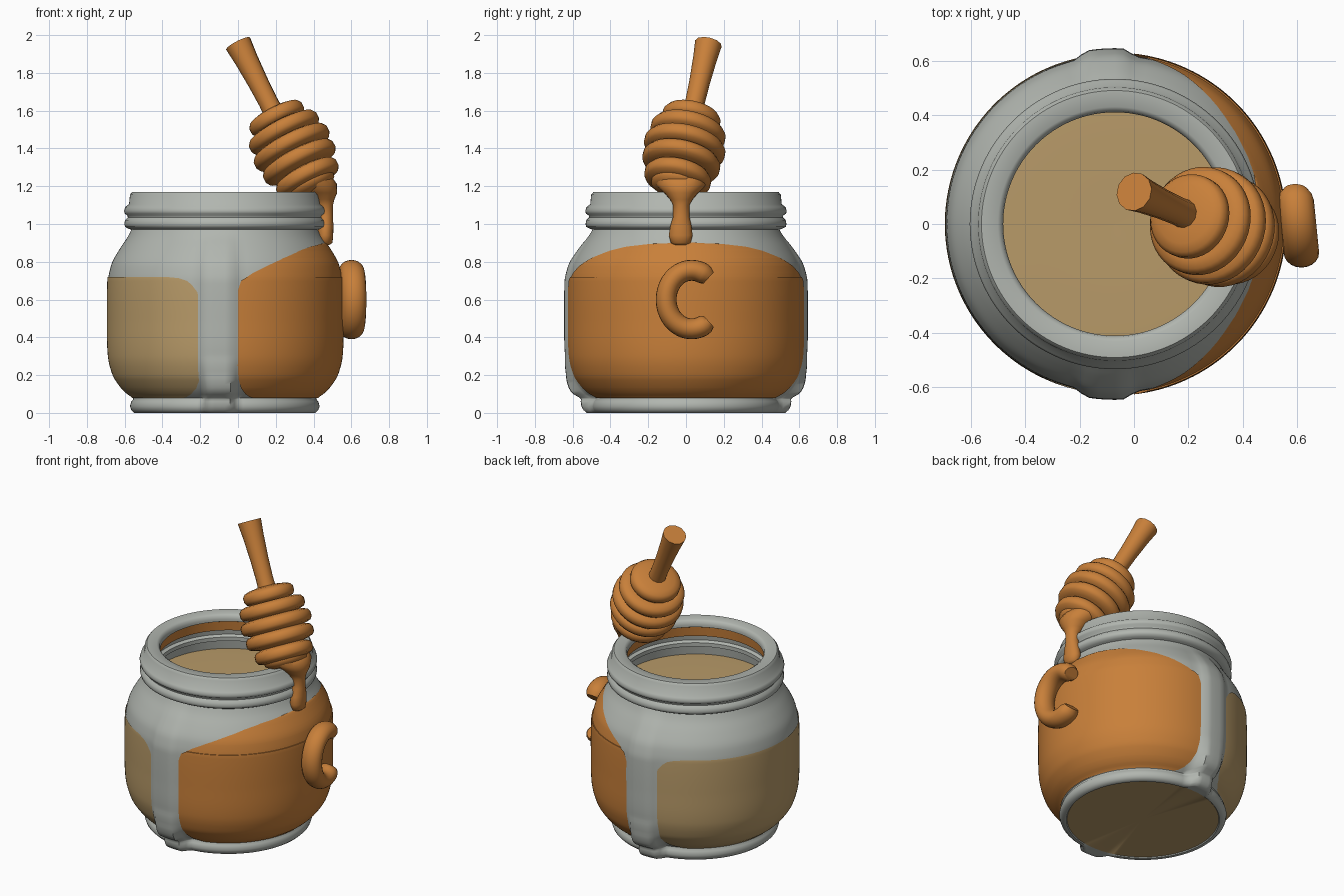
import bpy, bmesh, math
from mathutils import Vector, Matrix

if "Cube" in bpy.data.objects:
    bpy.data.objects.remove(bpy.data.objects["Cube"])

CX = -0.07  # jar axis
SEG = 128


def material(name, rgb):
    m = bpy.data.materials.new(name)
    m.diffuse_color = (*rgb, 1)
    m.use_nodes = True
    m.node_tree.nodes["Principled BSDF"].inputs["Base Color"].default_value = m.diffuse_color
    return m


GLASS = material("grey_glass", (0.44, 0.465, 0.43))
AMBER = material("amber_honey", (0.58, 0.215, 0.042))
TAN = material("pale_honey", (0.48, 0.325, 0.14))


def loft(name, rings, mats, wrap=True, caps=False, rule=None, angle=40):
    """Skin a list of point rings; rule(row) picks the material slot."""
    bm = bmesh.new()
    rows = [[bm.verts.new(p) for p in ring] for ring in rings]
    n = len(rows[0])
    for i in range(len(rows) - 1):
        for j in range(n if wrap else n - 1):
            k = (j + 1) % n
            f = bm.faces.new((rows[i][j], rows[i][k], rows[i + 1][k], rows[i + 1][j]))
            f.material_index = rule(i) if rule else 0
    if caps:
        bm.faces.new(rows[0][::-1])
        bm.faces.new(rows[-1])
        bmesh.ops.recalc_face_normals(bm, faces=bm.faces)
    me = bpy.data.meshes.new(name)
    bm.to_mesh(me)
    bm.free()
    ob = bpy.data.objects.new(name, me)
    bpy.context.collection.objects.link(ob)
    for m in mats:
        me.materials.append(m)
    bpy.ops.object.select_all(action='DESELECT')
    ob.select_set(True)
    bpy.context.view_layer.objects.active = ob
    bpy.ops.object.shade_smooth_by_angle(angle=math.radians(angle))
    return ob


def circle(r, z, n, ry=None):
    ry = ry or r
    return [Vector((r * math.cos(a), ry * math.sin(a), z))
            for a in (2 * math.pi * j / n for j in range(n))]


def interp(pts, z, smooth=True):
    """Cubic or linear interpolation of (z, value) points."""
    if z <= pts[0][0]:
        return pts[0][1]
    if z >= pts[-1][0]:
        return pts[-1][1]
    i = max(k for k in range(len(pts) - 1) if pts[k][0] <= z)
    (z0, a), (z1, b) = pts[i], pts[i + 1]
    h = z1 - z0
    t = (z - z0) / h
    if not smooth:
        return a + (b - a) * t

    def slope(k):
        p, q = pts[max(k - 1, 0)], pts[min(k + 1, len(pts) - 1)]
        return (q[1] - p[1]) / (q[0] - p[0])
    return ((2*t**3 - 3*t*t + 1) * a + (t**3 - 2*t*t + t) * h * slope(i)
            + (3*t*t - 2*t**3) * b + (t**3 - t*t) * h * slope(i + 1))


# Jar body: radius by height, plus a raised pillar at front and back
BODY = [(0.08, .485), (0.11, .525), (0.15, .56), (0.2, .59), (0.3, .615), (0.5, .62),
        (0.7, .618), (0.75, .61), (0.8, .595), (0.87, .555), (0.93, .515), (0.97, .495)]
PILLAR = [(0, .045), (0.05, .055), (0.09, .085), (0.12, .08), (0.2, .045), (0.3, .025),
          (0.7, .025), (0.8, .02), (0.9, .01), (0.96, 0)]


def pillar(theta, z):
    off = min(abs(abs(math.degrees(theta)) - 93.2), 90)
    t = min(max((11 - off) / 5.5, 0), 1)
    return t * t * (3 - 2 * t) * interp(PILLAR, z, False)


outer = [(.001, .006), (.455, .006), (.46, 0), (.48, 0), (.495, .015), (.502, .035),
         (.495, .06), (.485, .072)]
outer += [(interp(BODY, 0.08 + 0.89 * k / 50), 0.08 + 0.89 * k / 50) for k in range(51)]
outer += [(.51, .975), (.528, .985), (.532, 1.0), (.528, 1.02), (.513, 1.035), (.515, 1.045),
          (.53, 1.055), (.533, 1.07), (.527, 1.09), (.507, 1.105), (.502, 1.155), (.49, 1.17)]
inner = [(.43, 1.17), (.415, 1.16), (.41, 1.14), (.41, 1.125), (.42, 1.12), (.425, 1.06),
         (.45, 1.055), (.455, 1.02), (.435, 1.01), (.435, .985), (.46, .975), (.47, .9), (.001, .89)]
rings = []
for k, (r, z) in enumerate(outer + inner):
    ring = []
    for j in range(SEG):
        a = -math.pi + 2 * math.pi * j / SEG
        rr = r + (pillar(a, z) if 2 <= k < len(outer) else 0)
        ring.append(Vector((CX + rr * math.cos(a), rr * math.sin(a), z)))
    rings.append(ring)
band = len(outer) + 3  # honey smear just under the lip
loft("jar_glass", rings, [GLASS, TAN, AMBER],
     rule=lambda i: 1 if i == 0 else 2 if band <= i <= band + 1 else 0, angle=50)

# Pale honey surface inside the jar
loft("honey_surface", [[p + Vector((CX, 0, 0)) for p in circle(r, z, 64)]
                       for r, z in ((.468, .92), (.3, .925), (.001, .92))], [TAN])


# Curved panels on the jar: half angle by height around a middle direction
def panel(name, mat, mid, widths, lift):
    z0, z1 = widths[0][0], widths[-1][0]
    zs = sorted({z0 + (z1 - z0) * k / 60 for k in range(61)} | {w[0] for w in widths}
                | {.7199, .7201} if z1 > .73 else
                {z0 + (z1 - z0) * k / 60 for k in range(61)} | {w[0] for w in widths})
    grid = []
    for z in zs:
        w = math.radians(interp(widths, z, False))
        row = []
        for j in range(81):
            a = mid + w * (j / 40 - 1)
            r = interp(BODY, z) + lift(z)
            row.append(Vector((CX + r * math.cos(a), r * math.sin(a), z)))
        grid.append(row)
    loft(name, grid, [mat], wrap=False, angle=30)


panel("amber_panel", AMBER, 0,
      [(.078, 72), (.085, 75), (.1, 78), (.13, 81), (.18, 83), (.25, 83.6), (.65, 83.6),
       (.70, 82), (.74, 76), (.78, 68), (.82, 58), (.86, 45), (.88, 35), (.895, 20), (.902, 3)],
      lambda z: .009 if z < .72 else .004)
panel("pale_panel", TAN, math.pi,
      [(.078, 63), (.085, 66), (.1, 70), (.13, 74), (.18, 77), (.25, 78), (.58, 78),
       (.64, 76.5), (.68, 73.5), (.70, 71), (.713, 67), (.72, 60)],
      lambda z: .004)

# Open hook on the amber side
rings = []
N = 32
for i in range(N + 1):
    a = math.radians(48 + 264 * i / N)
    k = .72 if i in (0, N) else .93 if i in (1, N - 1) else 1
    y, z = .03 + .135 * math.cos(a), .6 + .155 * math.sin(a)
    c = Vector((.604 - .1 * y, y, z))
    rad = Vector((0, math.cos(a), math.sin(a)))
    rings.append([c + rad * (.055 * k * math.cos(p)) + Vector((.065 * k * math.sin(p), 0, 0))
                  for p in (2 * math.pi * j / 20 for j in range(20))])
loft("side_hook", rings, [AMBER], caps=True, angle=50)

# Dipper: ribbed head and flared stick along a tilted axis
AXIS = Vector((-.305, .135, .59)).normalized()
FRAME = Matrix.Translation((.295, -.012, 1.385)) @ AXIS.to_track_quat('Z', 'Y').to_matrix().to_4x4()
head = [(.02, -.25), (.09, -.245), (.13, -.22)]
for s, r in ((-.16, .178), (-.065, .208), (.025, .217), (.115, .2), (.2, .155)):
    for ds, dr in ((-.044, -.045), (-.034, -.012), (-.015, 0), (.015, 0), (.034, -.014), (.044, -.045)):
        head.append((r + dr, s + ds))
head += [(.06, .252)]
loft("dipper_head", [[FRAME @ p for p in circle(r, s, 40)] for r, s in head],
     [AMBER], caps=True, angle=60)
stick = [(.055, .2), (.052, .3), (.055, .42), (.063, .56), (.072, .655)]
loft("dipper_stick", [[FRAME @ p for p in circle(r, s, 12)] for r, s in stick],
     [AMBER], caps=True, angle=45)

# Honey drip running from the head over the rim
drip = [(.462, -.028, .888, .02, .03), (.462, -.028, .9, .038, .052), (.462, -.028, .94, .042, .063),
        (.463, -.027, .99, .042, .056), (.463, -.025, 1.04, .04, .043), (.46, -.025, 1.1, .043, .043),
        (.45, -.025, 1.13, .06, .06), (.435, -.025, 1.165, .09, .09), (.40, -.025, 1.21, .125, .135),
        (.37, -.025, 1.26, .12, .14)]
loft("honey_drip", [[p + Vector((x, y, 0)) for p in circle(rx, z, 24, ry)]
                    for x, y, z, rx, ry in drip], [AMBER], caps=True, angle=60)
